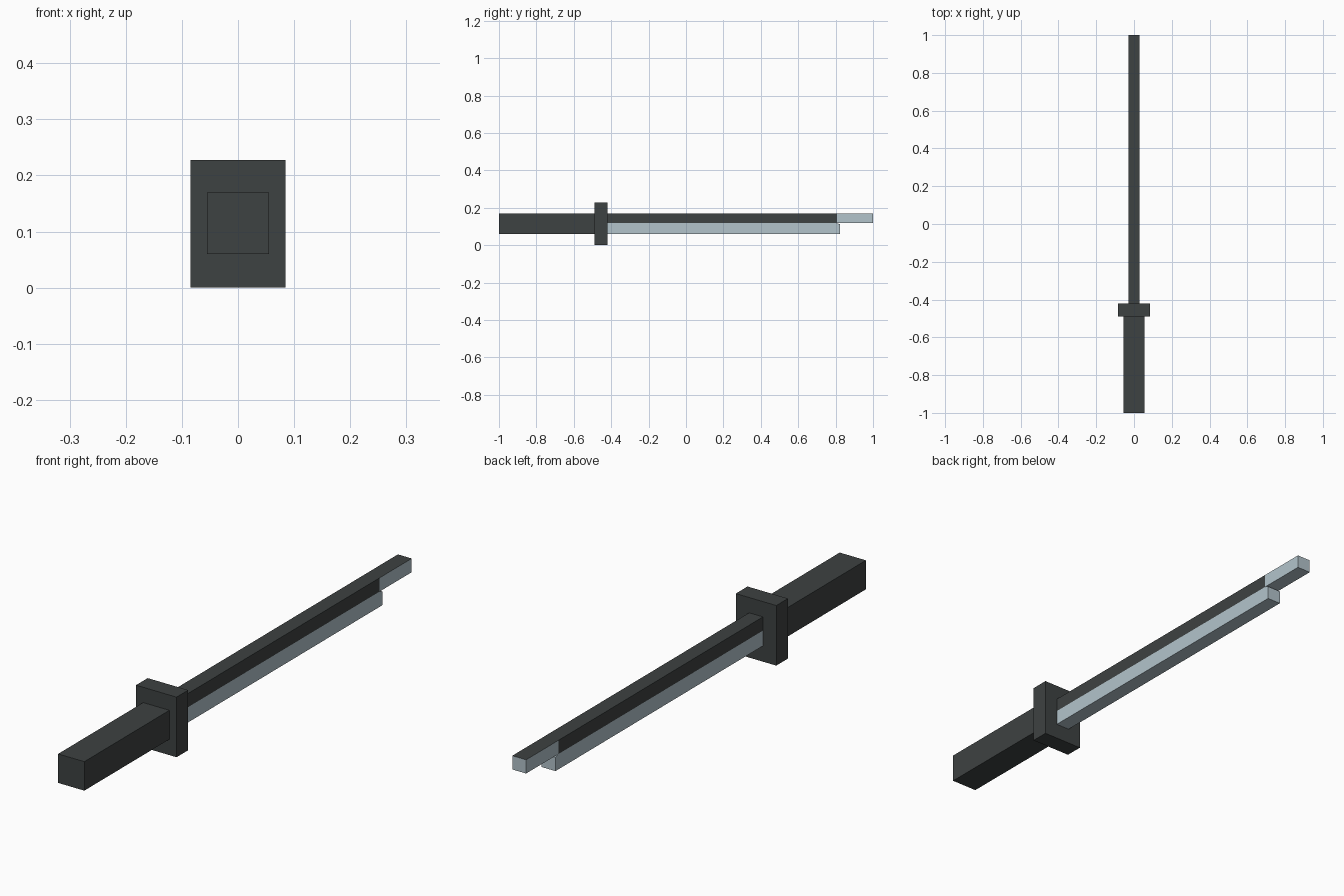
import bpy, bmesh

if "Cube" in bpy.data.objects:
    bpy.data.objects.remove(bpy.data.objects["Cube"])

def material(name, rgb):
    m = bpy.data.materials.new(name)
    m.diffuse_color = (*rgb, 1)
    m.use_nodes = True
    m.node_tree.nodes["Principled BSDF"].inputs["Base Color"].default_value = m.diffuse_color
    return m

DARK = material("charcoal", (0.048, 0.054, 0.054))
LIGHT = material("pale steel", (0.45, 0.55, 0.60))

def extrude_profile(name, half_width, profile, mats, rule=None):
    """Side profile of (y, z) points, extruded across x."""
    bm = bmesh.new()
    face = bm.faces.new([bm.verts.new((-half_width, y, z)) for y, z in profile])
    out = bmesh.ops.extrude_face_region(bm, geom=[face])
    moved = [v for v in out["geom"] if isinstance(v, bmesh.types.BMVert)]
    bmesh.ops.translate(bm, verts=moved, vec=(2 * half_width, 0, 0))
    bmesh.ops.recalc_face_normals(bm, faces=bm.faces)
    bm.normal_update()
    if rule:
        for f in bm.faces:
            f.material_index = rule(f)
    me = bpy.data.meshes.new(name)
    bm.to_mesh(me)
    bm.free()
    for m in mats:
        me.materials.append(m)
    ob = bpy.data.objects.new(name, me)
    bpy.context.collection.objects.link(ob)
    return ob

def rect(y0, y1, z0, z1):
    return [(y0, z0), (y1, z0), (y1, z1), (y0, z1)]

# Handle and hand guard
extrude_profile("handle", 0.055, rect(-1.0, -0.49, 0.06, 0.17), [DARK])
extrude_profile("guard", 0.085, rect(-0.49, -0.42, 0.0, 0.228), [DARK])

# Blade: dark spine, pale cutting edge with a clipped end
extrude_profile("blade_spine", 0.029, rect(-0.42, 0.807, 0.118, 0.17), [DARK])
extrude_profile("blade_edge", 0.029,
                [(-0.42, 0.06), (0.824, 0.06), (0.824, 0.112), (0.807, 0.118), (-0.42, 0.118)],
                [LIGHT])

# Stepped tip: pale sides with a dark top
extrude_profile("blade_tip", 0.029, rect(0.807, 1.0, 0.118, 0.17), [LIGHT, DARK],
                lambda f: 1 if f.normal.z > 0.5 else 0)
